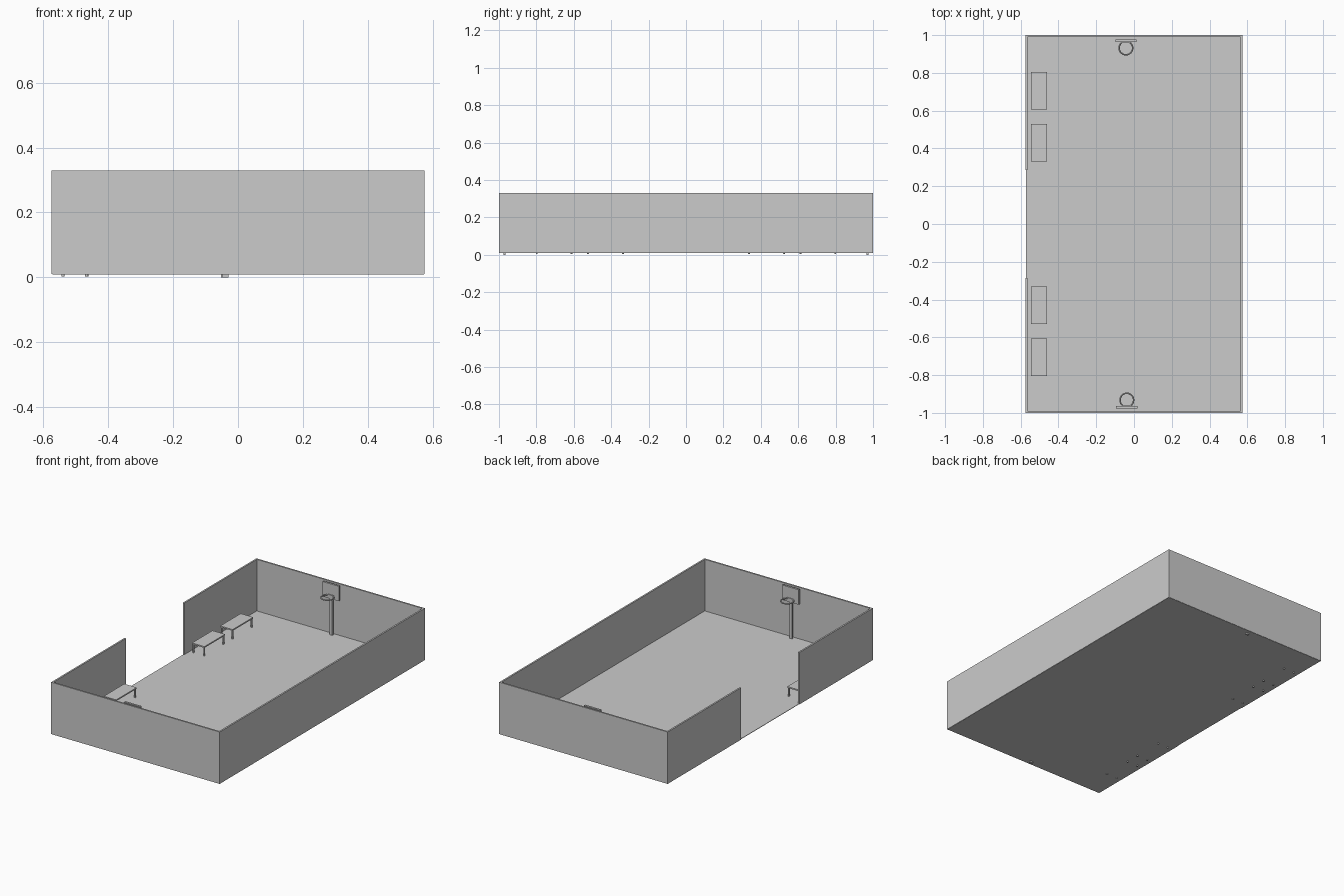
import bpy
import math

if "Cube" in bpy.data.objects:
    bpy.data.objects.remove(bpy.data.objects["Cube"])


def box(name, lo, hi):
    size = [b - a for a, b in zip(lo, hi)]
    mid = [(a + b) / 2 for a, b in zip(lo, hi)]
    bpy.ops.mesh.primitive_cube_add(size=1, location=mid)
    ob = bpy.context.object
    ob.name = name
    ob.scale = size
    bpy.ops.object.transform_apply(location=False, rotation=False, scale=True)
    return ob


def smooth():
    bpy.ops.object.shade_smooth_by_angle(angle=math.radians(35))


# court floor and surrounding walls, with an entrance gap on the left
Z0, Z1, T = 0.01, 0.33, 0.01
X, Y = 0.575, 1.0
box("floor", (-0.571, -0.998, 0.009), (0.573, 0.998, 0.012))
box("right_wall", (X - T, -Y, Z0), (X, Y, Z1))
box("front_wall", (-X, -Y, Z0), (X - T, -Y + T, Z1))
box("back_wall", (-X, Y - T, Z0), (X - T, Y, Z1))
box("left_wall_front", (-X, -Y + T, Z0), (-X + T, -0.285, Z1))
box("left_wall_back", (-X, 0.285, Z0), (-X + T, Y - T, Z1))


# benches with four round legs each
def bench(tag, y0):
    x0, x1, y1 = -0.545, -0.46, y0 + 0.2
    box(f"bench_{tag}_top", (x0, y0, 0.064), (x1, y1, 0.072))
    i = 0
    for x in (x0 + 0.006, x1 - 0.006):
        for y in (y0 + 0.007, y1 - 0.007):
            i += 1
            bpy.ops.mesh.primitive_cylinder_add(
                vertices=12, radius=0.005, depth=0.062, location=(x, y, 0.034))
            bpy.context.object.name = f"bench_{tag}_leg_{i}"
            smooth()


for n, y in enumerate((-0.805, -0.53, 0.33, 0.605)):
    bench(n + 1, y)


# basketball hoops: post, backboard, bracket and ring; s is the end of the court
def hoop(tag, cx, s):
    def part(name, x0, x1, ya, yb, z0, z1):
        box(f"{tag}_{name}", (cx + x0, min(s * ya, s * yb), z0),
            (cx + x1, max(s * ya, s * yb), z1))
    part("post", -0.009, 0.009, 0.966, 0.977, 0.0, 0.25)
    part("backboard", -0.056, 0.056, 0.964, 0.976, 0.236, 0.328)
    part("bracket", -0.022, 0.022, 0.959, 0.965, 0.25, 0.262)
    bpy.ops.mesh.primitive_torus_add(
        major_segments=24, minor_segments=8, major_radius=0.036,
        minor_radius=0.004, location=(cx, s * 0.932, 0.256))
    bpy.context.object.name = f"{tag}_ring"
    smooth()


hoop("back_hoop", -0.043, 1)
hoop("front_hoop", -0.038, -1)
